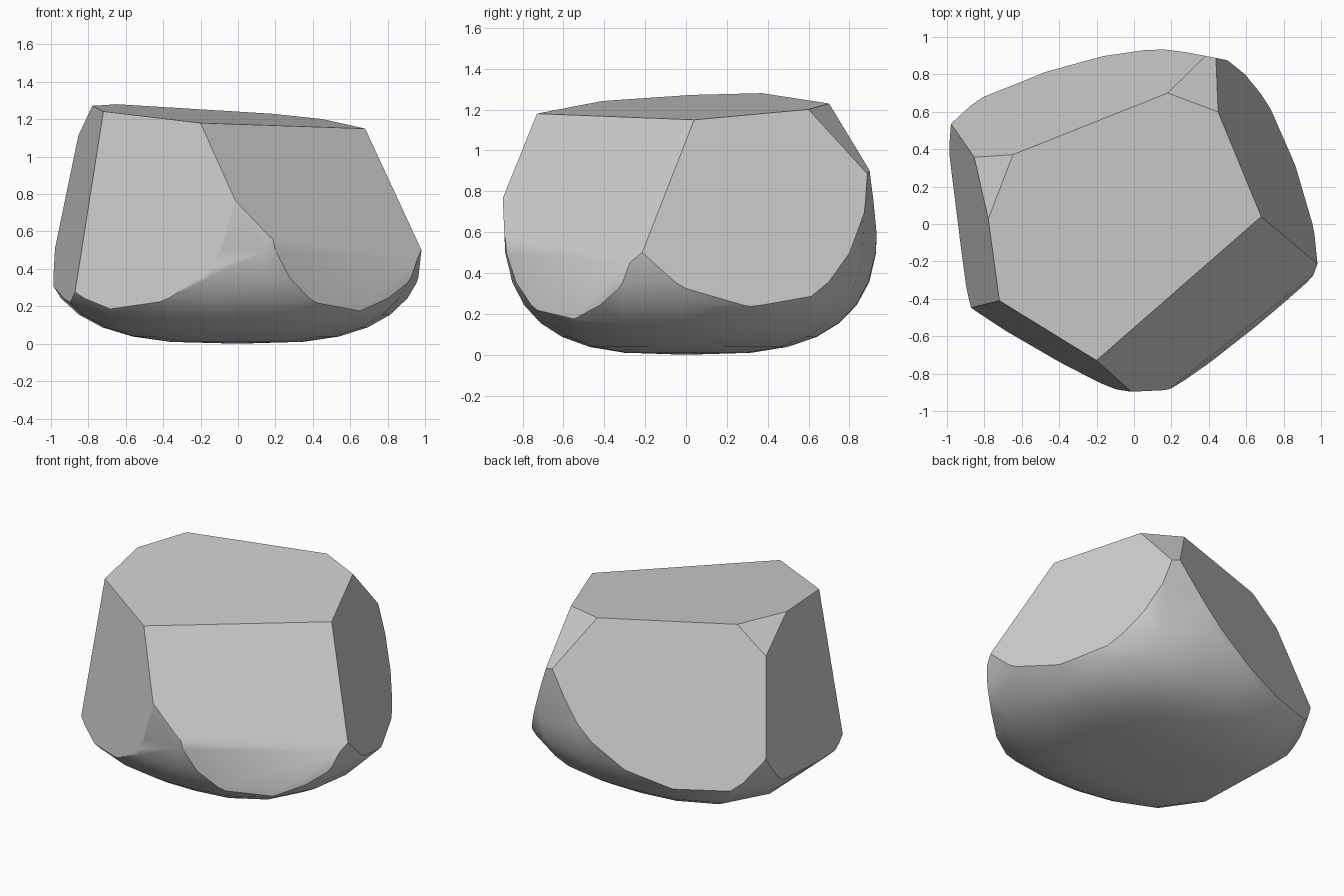
import bpy, bmesh, math
from mathutils import Vector

cube = bpy.data.objects.get("Cube")
if cube:
    bpy.data.objects.remove(cube, do_unlink=True)

stone = bpy.data.materials.new("stone grey")
stone.use_nodes = True
grey = (0.62, 0.62, 0.62, 1)
stone.diffuse_color = grey
stone.node_tree.nodes["Principled BSDF"].inputs["Base Color"].default_value = grey


def hull_from(points):
    """Closed convex solid around the points, flat areas merged."""
    solid = bmesh.new()
    for p in points:
        solid.verts.new(p)
    bmesh.ops.remove_doubles(solid, verts=solid.verts, dist=0.003)
    result = bmesh.ops.convex_hull(solid, input=solid.verts)
    spare = {g for g in result["geom_interior"] + result["geom_unused"]
             if isinstance(g, bmesh.types.BMVert)}
    bmesh.ops.delete(solid, geom=list(spare), context='VERTS')
    bmesh.ops.dissolve_limit(solid, angle_limit=math.radians(1),
                             verts=solid.verts, edges=solid.edges)
    return solid


# Rounded body: uneven outline (radius every 20 degrees), bowl-shaped underside
outline = [1.025, 1.045, 1.05, 1.01, 0.955, 0.96, 1.04, 1.15, 1.14,
           1.056, 1.11, 1.08, 0.97, 0.91, 0.91, 0.98, 1.045, 1.035]
DEPTH, TOP, RINGS = 0.75, 1.6, 8
body = [Vector((0, 0, 0))]
for i, radius in enumerate(outline):
    a = math.tau * i / len(outline)
    way = Vector((math.cos(a), math.sin(a), 0))
    for k in range(1, RINGS + 1):
        t = k / RINGS * math.pi / 2
        height = DEPTH * (1 - math.cos(t) ** (2 / 3))
        body.append(way * radius * math.sin(t) ** (2 / 3) + Vector((0, 0, height)))
    body.append(way * radius + Vector((0, 0, TOP)))
bm = hull_from(body)

# Chipped facets: a point on each plane and its outward normal
facets = [
    ((0.68, 0.04, 1.15), (0.084, -0.057, 1)),       # top
    ((0.68, 0.04, 1.15), (0.539, -0.598, 0.484)),   # front left, upper
    ((1.0, -0.24, 0.46), (0.65, -0.81, 0.08)),      # front left, lower
    ((-0.2, -0.73, 1.18), (-0.324, -0.54, 0.072)),  # front right
    ((-0.72, -0.41, 1.24), (-0.448, -0.066, 0.073)),  # right
    ((0.68, 0.04, 1.15), (0.373, 0.143, 0.117)),    # left
    ((0.18, 0.7, 1.23), (-0.33, 0.88, 0.33)),       # back
    ((-0.78, 0.03, 1.27), (-0.051, 0.018, 0.061)),  # back right corner
    ((0.45, 0.6, 1.2), (0.041, 0.087, 0.078)),      # back left corner
]
for point, normal in facets:
    bmesh.ops.bisect_plane(bm, geom=bm.verts[:] + bm.edges[:] + bm.faces[:],
                           dist=0.0001, plane_co=point, plane_no=normal, clear_outer=True)
    kept = [v.co.copy() for v in bm.verts]
    bm.free()
    bm = hull_from(kept)
bmesh.ops.recalc_face_normals(bm, faces=bm.faces)

mesh = bpy.data.meshes.new("boulder")
bm.to_mesh(mesh)
bm.free()
mesh.materials.append(stone)
boulder = bpy.data.objects.new("boulder", mesh)
bpy.context.collection.objects.link(boulder)
bpy.context.view_layer.objects.active = boulder
boulder.select_set(True)
bpy.ops.object.shade_smooth_by_angle(angle=math.radians(30))
weighted = boulder.modifiers.new("flat facets", 'WEIGHTED_NORMAL')
weighted.keep_sharp = True
